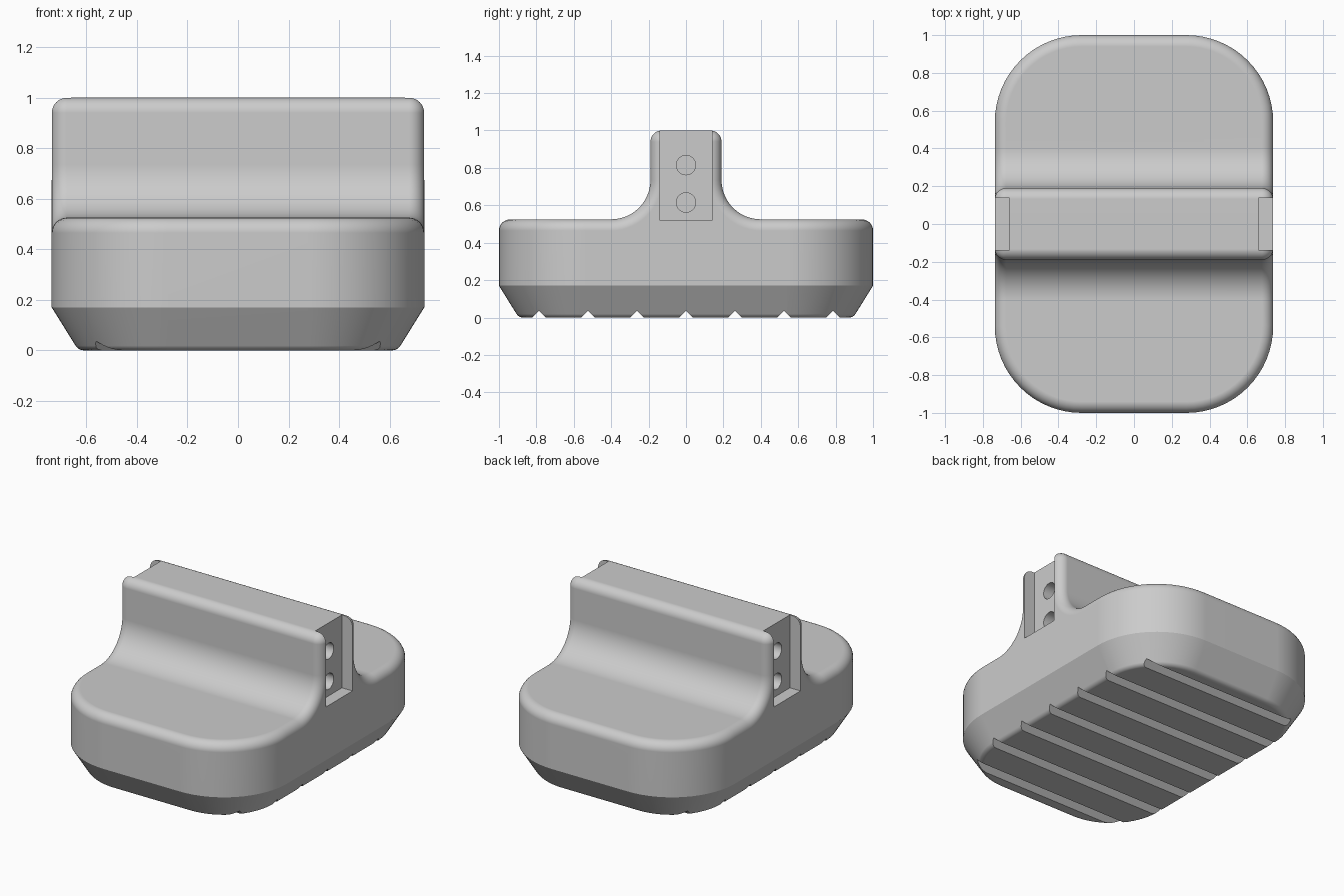
import bpy, bmesh
from math import sin, cos, pi, radians

cube = bpy.data.objects.get("Cube")
if cube:
    bpy.data.objects.remove(cube)

HX, HY, CORNER = 0.737, 1.0, 0.46     # plan half sizes and corner radius
DECK, TOP, FILLET = 0.525, 1.0, 0.06  # deck height, ridge height, edge radius
RIDGE, COVE = 0.19, 0.21              # ridge half width, concave radius
TAPER = 0.17                          # height where the sole starts to taper
SEG = 8

grey = bpy.data.materials.new("plain grey")
grey.use_nodes = True
grey.diffuse_color = (0.6, 0.6, 0.6, 1)
grey.node_tree.nodes["Principled BSDF"].inputs["Base Color"].default_value = (0.6, 0.6, 0.6, 1)


def loft(name, rings):
    """Skin a list of equal-length point rings and cap both ends."""
    bm = bmesh.new()
    loops = [[bm.verts.new(p) for p in ring] for ring in rings]
    n = len(loops[0])
    for a, b in zip(loops, loops[1:]):
        for i in range(n):
            j = (i + 1) % n
            bm.faces.new((a[i], a[j], b[j], b[i]))
    bm.faces.new(loops[0][::-1])
    bm.faces.new(loops[-1])
    bmesh.ops.remove_doubles(bm, verts=bm.verts, dist=1e-5)
    bmesh.ops.recalc_face_normals(bm, faces=bm.faces)
    mesh = bpy.data.meshes.new(name)
    bm.to_mesh(mesh)
    bm.free()
    mesh.materials.append(grey)
    obj = bpy.data.objects.new(name, mesh)
    bpy.context.collection.objects.link(obj)
    return obj


def prism(name, profile, x0, x1):
    """Extrude a y-z profile along x."""
    return loft(name, [[(x, y, z) for y, z in profile] for x in (x0, x1)])


def arc(cy, cz, r, start, end, steps=SEG):
    angles = [radians(start + (end - start) * i / steps) for i in range(steps + 1)]
    return [(cy + r * cos(a), cz + r * sin(a)) for a in angles]


def plan_ring(inset, z):
    """Rounded rectangle, shrunk by inset."""
    pts = []
    for k, (sx, sy) in enumerate(((1, 1), (-1, 1), (-1, -1), (1, -1))):
        pts += arc(sx * (HX - CORNER), sy * (HY - CORNER), CORNER - inset,
                   90 * k, 90 * k + 90, 16)
    return [(x, y, z) for x, y in pts]


def ridge_ring(x, inset):
    """Upright with coved feet, shrunk by inset."""
    foot = RIDGE + COVE
    half = [(foot, DECK - 0.12)]
    half += arc(foot, DECK + COVE, COVE + inset, 270, 180, 14)
    half += arc(RIDGE - FILLET, TOP - FILLET, FILLET - inset, 0, 90)
    half += [(-y, z) for y, z in half[::-1]]
    return [(x, y, z) for y, z in half]


def boolean(target, other, operation):
    mod = target.modifiers.new(operation.lower(), "BOOLEAN")
    mod.object, mod.operation, mod.solver = other, operation, "EXACT"
    bpy.context.view_layer.objects.active = target
    bpy.ops.object.modifier_apply(modifier=mod.name)
    bpy.data.objects.remove(other)


# Slab: rounded sole edge, tapered skirt, upright wall, rounded deck edge
profile = arc(0.128, 0.04, -0.04, 90, 32, 5)
profile = [(d, z) for d, z in profile] + [(0, TAPER)]
profile += [(FILLET * (1 - cos(a)), DECK - FILLET + FILLET * sin(a))
            for a in (i * pi / 2 / SEG for i in range(SEG + 1))]
body = loft("pad_body", [plan_ring(d, z) for d, z in profile])

# Ridge with rounded ends
turn = [i * pi / 2 / SEG for i in range(SEG + 1)]
ends = [(HX - FILLET + FILLET * cos(a), FILLET * (1 - sin(a))) for a in turn]
stations = [(-x, d) for x, d in ends] + ends[::-1]
boolean(body, loft("ridge", [ridge_ring(x, d) for x, d in stations]), "UNION")

# End slots, each with two blind holes
for side in (-1, 1):
    slot = [(-0.138, 0.52), (0.138, 0.52), (0.138, 1.1), (-0.138, 1.1)]
    boolean(body, prism("slot_cutter", slot, side * 0.66, side * 0.9), "DIFFERENCE")
    for z in (0.615, 0.815):
        hole = arc(0, z, 0.052, 0, 360, 32)[:-1]
        boolean(body, prism("hole_cutter", hole, side * 0.36, side * 0.7), "DIFFERENCE")

# V grooves across the sole
for i in range(-3, 4):
    y = i * 0.262
    groove = [(y - 0.075, -0.04), (y + 0.075, -0.04), (y, 0.037)]
    boolean(body, prism("groove_cutter", groove, -1, 1), "DIFFERENCE")

# Shading
bpy.ops.object.select_all(action="DESELECT")
body.select_set(True)
bpy.context.view_layer.objects.active = body
bpy.ops.object.shade_smooth_by_angle(angle=radians(25))
weighted = body.modifiers.new("weighted_normals", "WEIGHTED_NORMAL")
weighted.keep_sharp = True
